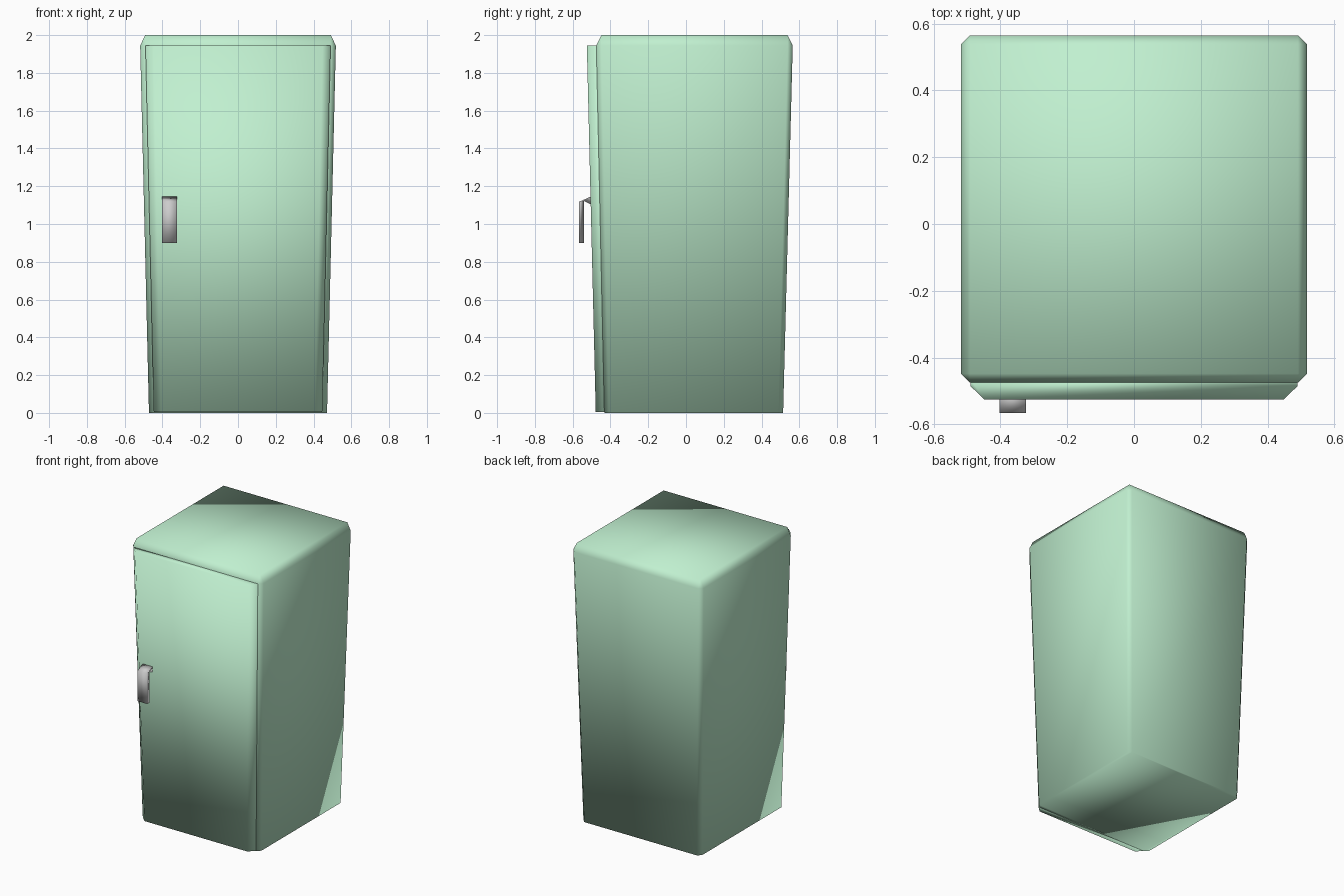
import bpy, bmesh

if "Cube" in bpy.data.objects:
    bpy.data.objects.remove(bpy.data.objects["Cube"])

TAPER = 0.91      # footprint scale at the floor
EDGE = 1.945      # height where the taper ends

mint = bpy.data.materials.new("mint_enamel")
mint.diffuse_color = (0.53, 0.87, 0.63, 1)
mint.use_nodes = True
mint.node_tree.nodes["Principled BSDF"].inputs["Base Color"].default_value = mint.diffuse_color


def loft(name, rings, mat=None):
    """Skin equal-length rings of points, capping both ends."""
    bm = bmesh.new()
    loops = [[bm.verts.new(p) for p in ring] for ring in rings]
    for a, b in zip(loops, loops[1:]):
        for i in range(len(a)):
            j = (i + 1) % len(a)
            bm.faces.new((a[i], a[j], b[j], b[i]))
    bm.faces.new(loops[0][::-1])
    bm.faces.new(loops[-1])
    # merge the doubled corner points into triangular corners
    bmesh.ops.remove_doubles(bm, verts=bm.verts, dist=1e-5)
    bmesh.ops.recalc_face_normals(bm, faces=bm.faces)
    for f in bm.faces:
        f.smooth = True
    me = bpy.data.meshes.new(name)
    bm.to_mesh(me)
    bm.free()
    ob = bpy.data.objects.new(name, me)
    bpy.context.collection.objects.link(ob)
    if mat:
        me.materials.append(mat)
    return ob


def level(outline, z, s=1.0):
    return [(x * s, y * s, z) for x, y in outline]


# Cabinet: chamfered, tapered box with a bevelled top rim
X, F, B, C = 0.518, -0.475, 0.565, 0.027
x, f, b = X - C, F + C, B - C
octagon = [(X, f), (X, b), (x, B), (-x, B), (-X, b), (-X, f), (-x, F), (x, F)]
lid = [(x, f), (x, b), (x, b), (-x, b), (-x, b), (-x, f), (-x, f), (x, f)]
loft("cabinet", [level(octagon, 0, TAPER), level(octagon, EDGE), level(lid, 2.0)], mint)

# Door: slab with chamfered vertical edges, same taper
slab = [(0.49, -0.465), (-0.49, -0.465), (-0.49, -0.485),
        (-0.448, -0.525), (0.448, -0.525), (0.49, -0.485)]
loft("door", [level(slab, 0.004, TAPER), level(slab, EDGE)], mint)

# Handle: bent bar profile swept across its width
bar = [(-0.54, 0.90), (-0.566, 0.90), (-0.566, 1.118),
       (-0.50, 1.147), (-0.50, 1.102), (-0.54, 1.122)]
loft("handle", [[(hx, y, z) for y, z in bar] for hx in (-0.402, -0.324)])
